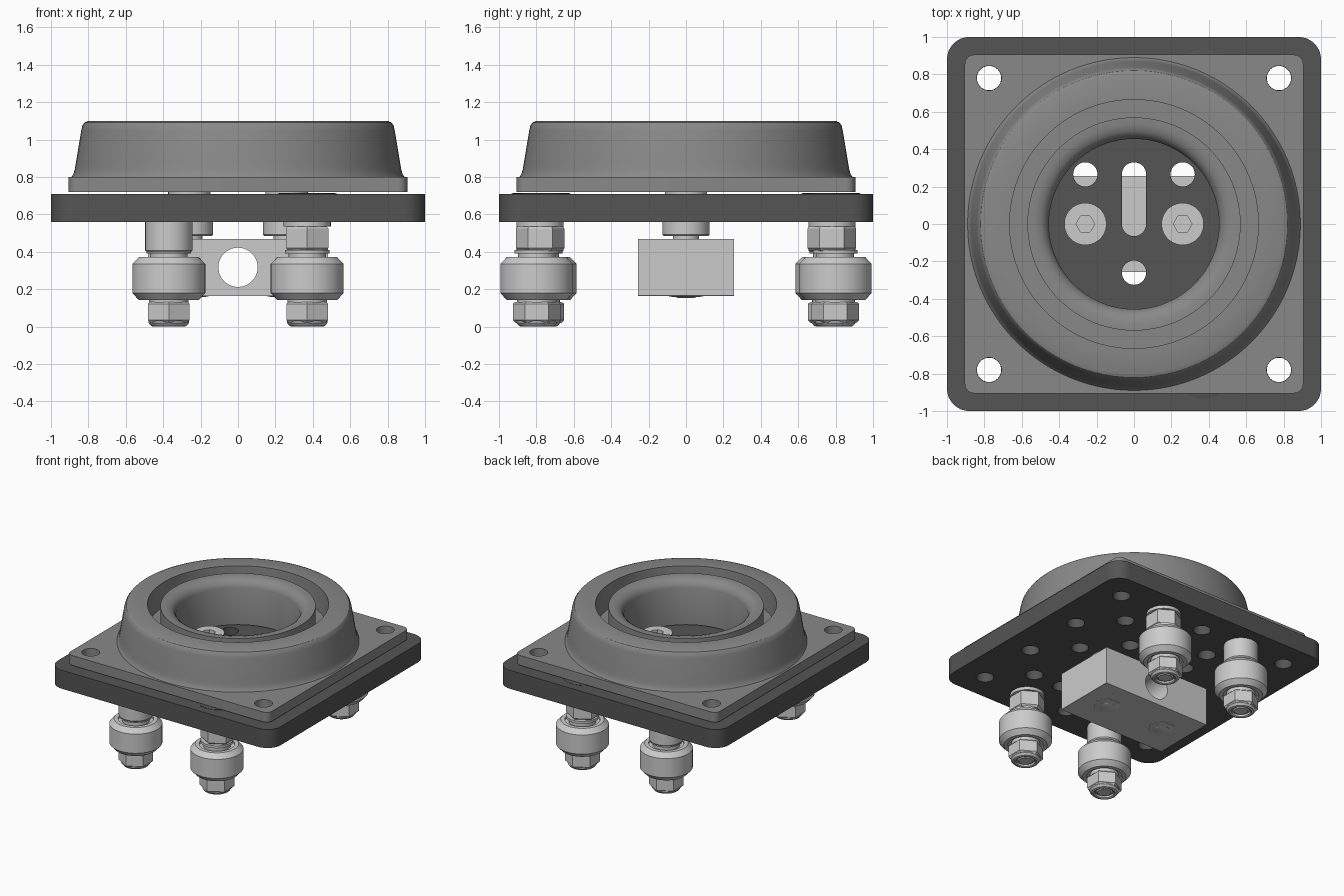
import bpy, bmesh
from math import sin, cos, pi, radians

if "Cube" in bpy.data.objects:
    bpy.data.objects.remove(bpy.data.objects["Cube"])


def material(name, v):
    m = bpy.data.materials.new(name)
    m.diffuse_color = (v, v, v, 1)
    m.use_nodes = True
    m.node_tree.nodes["Principled BSDF"].inputs["Base Color"].default_value = m.diffuse_color
    return m


DARK = material("dark_plate", 0.09)
MID = material("mid_grey", 0.25)
STEEL = material("light_steel", 0.65)


def finish(ob, mat):
    bpy.ops.object.select_all(action='DESELECT')
    ob.select_set(True)
    bpy.context.view_layer.objects.active = ob
    if ob.type == 'CURVE':
        bpy.ops.object.convert(target='MESH')
        ob = bpy.context.object
        bm = bmesh.new()
        bm.from_mesh(ob.data)
        bmesh.ops.remove_doubles(bm, verts=bm.verts, dist=1e-5)
        bmesh.ops.recalc_face_normals(bm, faces=bm.faces)
        bm.to_mesh(ob.data)
        bm.free()
    ob.data.materials.clear()
    ob.data.materials.append(mat)
    bpy.ops.object.shade_smooth_by_angle(angle=radians(30))
    return ob


def lathe(name, profile, loc=(0, 0, 0), segs=48, mat=STEEL, phase=0.0, closed=False):
    """Revolve (radius, z) points about z; segs=6 gives hex parts."""
    bm = bmesh.new()
    rings = [[bm.verts.new((r * cos(phase + 2 * pi * i / segs), r * sin(phase + 2 * pi * i / segs), z))
              for i in range(segs)] for r, z in profile]
    pairs = list(zip(rings, rings[1:])) + ([(rings[-1], rings[0])] if closed else [])
    for a, b in pairs:
        for i in range(segs):
            j = (i + 1) % segs
            bm.faces.new((a[i], a[j], b[j], b[i]))
    if not closed:
        bm.faces.new(rings[0])
        bm.faces.new(rings[-1])
    bmesh.ops.recalc_face_normals(bm, faces=bm.faces)
    me = bpy.data.meshes.new(name)
    bm.to_mesh(me)
    bm.free()
    ob = bpy.data.objects.new(name, me)
    ob.location = loc
    bpy.context.collection.objects.link(ob)
    return finish(ob, mat)


def circle(x, y, r, n=32):
    return [(x + r * cos(2 * pi * i / n), y + r * sin(2 * pi * i / n)) for i in range(n)]


def slot(x, y0, y1, r, n=16):
    return [(x + r * cos(pi * i / n), y1 + r * sin(pi * i / n)) for i in range(n + 1)] + \
           [(x - r * cos(pi * i / n), y0 - r * sin(pi * i / n)) for i in range(n + 1)]


def rounded(hx, hy, r, n=8):
    pts = []
    for k, (sx, sy) in enumerate(((1, 1), (-1, 1), (-1, -1), (1, -1))):
        for i in range(n + 1):
            a = pi / 2 * (k + i / n)
            pts.append((sx * (hx - r) + r * cos(a), sy * (hy - r) + r * sin(a)))
    return pts


def prism(name, loops, z0, z1, mat, loc=(0, 0, 0), rot=(0, 0, 0)):
    """Extrude an outline with holes."""
    cu = bpy.data.curves.new(name, 'CURVE')
    cu.dimensions = '2D'
    cu.fill_mode = 'BOTH'
    cu.extrude = (z1 - z0) / 2
    for pts in loops:
        sp = cu.splines.new('POLY')
        sp.points.add(len(pts) - 1)
        for p, (x, y) in zip(sp.points, pts):
            p.co = (x, y, 0, 1)
        sp.use_cyclic_u = True
    ob = bpy.data.objects.new(name, cu)
    ob.location = (loc[0], loc[1], loc[2] + (z0 + z1) / 2)
    ob.rotation_euler = rot
    bpy.context.collection.objects.link(ob)
    return finish(ob, mat)


# Carriage plate with its hole pattern
corners = [(sx * 0.775, sy * 0.78) for sx in (-1, 1) for sy in (-1, 1)]
holes = list(corners)
for s in (-1, 1):
    holes += [(s * 0.26, 0.265), (s * 0.52, 0), (0, s * 0.775)]
    for t in (-1, 1):
        holes += [(s * 0.775, t * 0.26), (s * 0.52, t * 0.52), (s * 0.26, t * 0.52)]
holes.append((0, -0.26))
prism("carriage_plate",
      [rounded(1, 1, 0.12)] + [circle(x, y, 0.065) for x, y in holes] + [slot(0, 0, 0.265, 0.065)],
      0.56, 0.71, DARK)

# Square flange of the cup holder
prism("holder_flange",
      [rounded(0.905, 0.905, 0.05), circle(0, 0, 0.89, 96)] + [circle(x, y, 0.066) for x, y in corners],
      0.72, 0.80, MID)

# Round holder body: tapered wall, groove and inner ring
lathe("holder_body",
      [(0.455, 0.72), (0.89, 0.72), (0.89, 0.80), (0.88, 0.815), (0.873, 0.84), (0.868, 0.87),
       (0.838, 1.05), (0.832, 1.075), (0.82, 1.092), (0.80, 1.10), (0.665, 1.10), (0.665, 0.90),
       (0.57, 0.90), (0.57, 1.085), (0.53, 1.085), (0.495, 1.075), (0.47, 1.055), (0.455, 1.02)],
      segs=96, mat=MID, closed=True)

# Nut block with the through bore along y
prism("nut_block", [rounded(0.48, 0.1525, 0.002, 1), circle(0, 0, 0.105, 48)],
      -0.2575, 0.2575, STEEL, loc=(0, 0, 0.3175), rot=(pi / 2, 0, 0))

# Block fixings: socket screw, spacer and flush nut on each side
for side, x in (("left", -0.26), ("right", 0.26)):
    prism(side + "_screw_head", [circle(0, 0, 0.113, 40), circle(0, 0, 0.05, 6)],
          0.74, 0.80, STEEL, loc=(x, 0, 0))
    lathe(side + "_screw_seat", [(0.113, 0.71), (0.113, 0.741)], (x, 0, 0))
    lathe(side + "_block_spacer",
          [(0.07, 0.46), (0.07, 0.485), (0.12, 0.485), (0.126, 0.492), (0.126, 0.56)], (x, 0, 0))
    lathe(side + "_block_nut", [(0.085, 0.159), (0.105, 0.163), (0.105, 0.18)], (x, 0, 0), segs=6)
    lathe(side + "_screw_tip", [(0.045, 0.154), (0.055, 0.158), (0.055, 0.17)], (x, 0, 0), segs=32)

# Four wheel assemblies; the right pair sits on eccentric hex spacers
for side, x, wy in (("left", -0.37, 0.78), ("right", 0.37, 0.798)):
    for end, s in (("front", -1), ("back", 1)):
        n = f"{end}_{side}_"
        c = (x, s * wy, 0)
        lathe(n + "wheel",
              [(0.13, 0.16), (0.13, 0.142), (0.16, 0.142), (0.195, 0.18), (0.195, 0.335),
               (0.16, 0.372), (0.13, 0.372), (0.13, 0.355), (0.06, 0.355), (0.06, 0.16)],
              c, closed=True)
        lathe(n + "wheel_washer", [(0.09, 0.125), (0.105, 0.13), (0.105, 0.16)], c)
        lathe(n + "wheel_bolt", [(0.05, 0.008), (0.062, 0.02), (0.062, 0.71)], c, segs=32)
        lathe(n + "lock_nut", [(0.112, 0.02), (0.128, 0.035), (0.128, 0.122), (0.116, 0.132)],
              c, segs=6, phase=pi / 2)
        lathe(n + "lock_nut_collar",
              [(0.07, 0.03), (0.07, 0.005), (0.08, 0.0), (0.095, 0.004), (0.108, 0.02), (0.108, 0.03)],
              c, closed=True)
        lathe(n + "bearing_shim", [(0.10, 0.35), (0.10, 0.39), (0.12, 0.39), (0.12, 0.41)], c)
        if side == "left":
            lathe(n + "round_spacer", [(0.12, 0.40), (0.126, 0.408), (0.126, 0.56)], c)
        else:
            e = (x, s * 0.78, 0)
            lathe(n + "hex_spacer", [(0.115, 0.405), (0.13, 0.42), (0.13, 0.525), (0.118, 0.54)],
                  e, segs=6, phase=pi / 2)
            lathe(n + "hex_spacer_collar", [(0.126, 0.535), (0.126, 0.56)], e)
            lathe(n + "bolt_recess_disc", [(0.158, 0.70), (0.158, 0.712), (0.145, 0.715)],
                  (x, s * 0.775, 0), mat=DARK)
